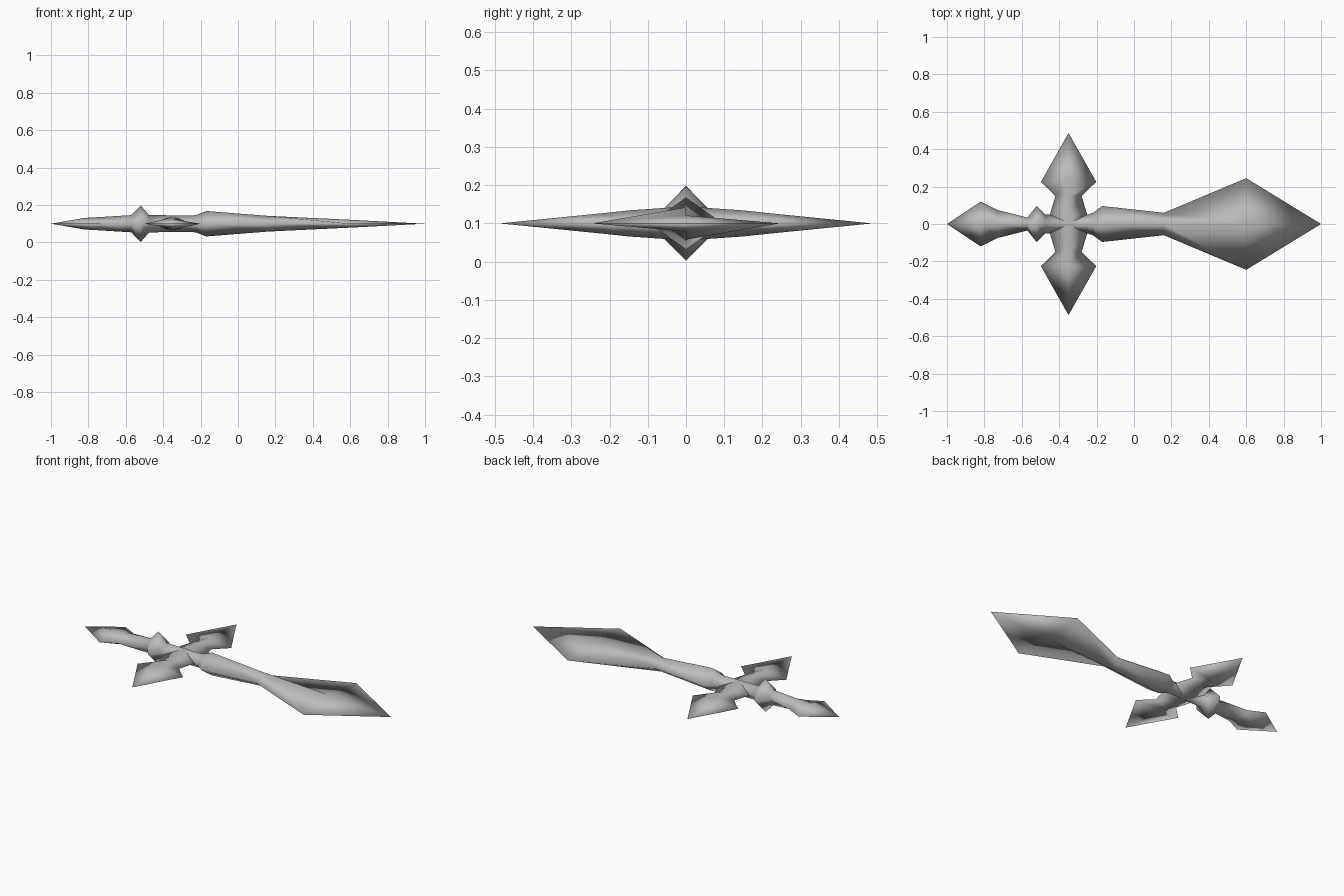
import bpy
import bmesh
from mathutils import Vector

if "Cube" in bpy.data.objects:
    bpy.data.objects.remove(bpy.data.objects["Cube"])

Z = 0.1  # height of the centre plane

steel = bpy.data.materials.new("grey steel")
steel.diffuse_color = (0.5, 0.5, 0.5, 1)
steel.use_nodes = True
steel.node_tree.nodes["Principled BSDF"].inputs["Base Color"].default_value = steel.diffuse_color


def loft(name, stations, along_y=False, offset=0.0):
    """Diamond sections (position, half width, half height); zero width makes a point."""
    bm = bmesh.new()
    rings = []
    for p, w, h in stations:
        corners = [(w, 0), (0, h), (-w, 0), (0, -h)] if w else [(0, 0)]
        ring = []
        for a, b in corners:
            co = Vector((offset - a, p, Z + b)) if along_y else Vector((p, a, Z + b))
            ring.append(bm.verts.new(co))
        rings.append(ring)
    for r, s in zip(rings, rings[1:]):
        for i in range(4):
            j = (i + 1) % 4
            if len(r) == 1:
                bm.faces.new((r[0], s[j], s[i]))
            elif len(s) == 1:
                bm.faces.new((r[i], r[j], s[0]))
            else:
                bm.faces.new((r[i], r[j], s[j], s[i]))
    # close any open end
    for r in (rings[0], rings[-1]):
        if len(r) == 4:
            bm.faces.new(r)
    bmesh.ops.recalc_face_normals(bm, faces=bm.faces)
    for f in bm.faces:
        f.smooth = True
    mesh = bpy.data.meshes.new(name)
    bm.to_mesh(mesh)
    bm.free()
    mesh.materials.append(steel)
    obj = bpy.data.objects.new(name, mesh)
    bpy.context.collection.objects.link(obj)
    return obj


# Pommel point, handle, collar, neck and leaf-shaped blade in one run
loft("handle_and_blade", [
    (-1.0, 0, 0),
    (-0.82, 0.12, 0.031),
    (-0.73, 0.075, 0.036),
    (-0.57, 0.035, 0.046),
    (-0.52, 0.097, 0.098),
    (-0.475, 0.05, 0.046),
    (-0.35, 0.05, 0.045),
    (-0.25, 0.05, 0.043),
    (-0.22, 0.06, 0.048),
    (-0.17, 0.096, 0.068),
    (0.16, 0.06, 0.042),
    (0.60, 0.245, 0.021),
    (1.0, 0, 0),
])

# Cross guard with an arrow-shaped tip at each end
half = [(0.05, 0.10, 0.041), (0.15, 0.07, 0.034), (0.225, 0.148, 0.026), (0.487, 0, 0)]
guard = [(-p, w, h) for p, w, h in reversed(half)] + [(0, 0.10, 0.044)] + half
loft("cross_guard", guard, along_y=True, offset=-0.35)
